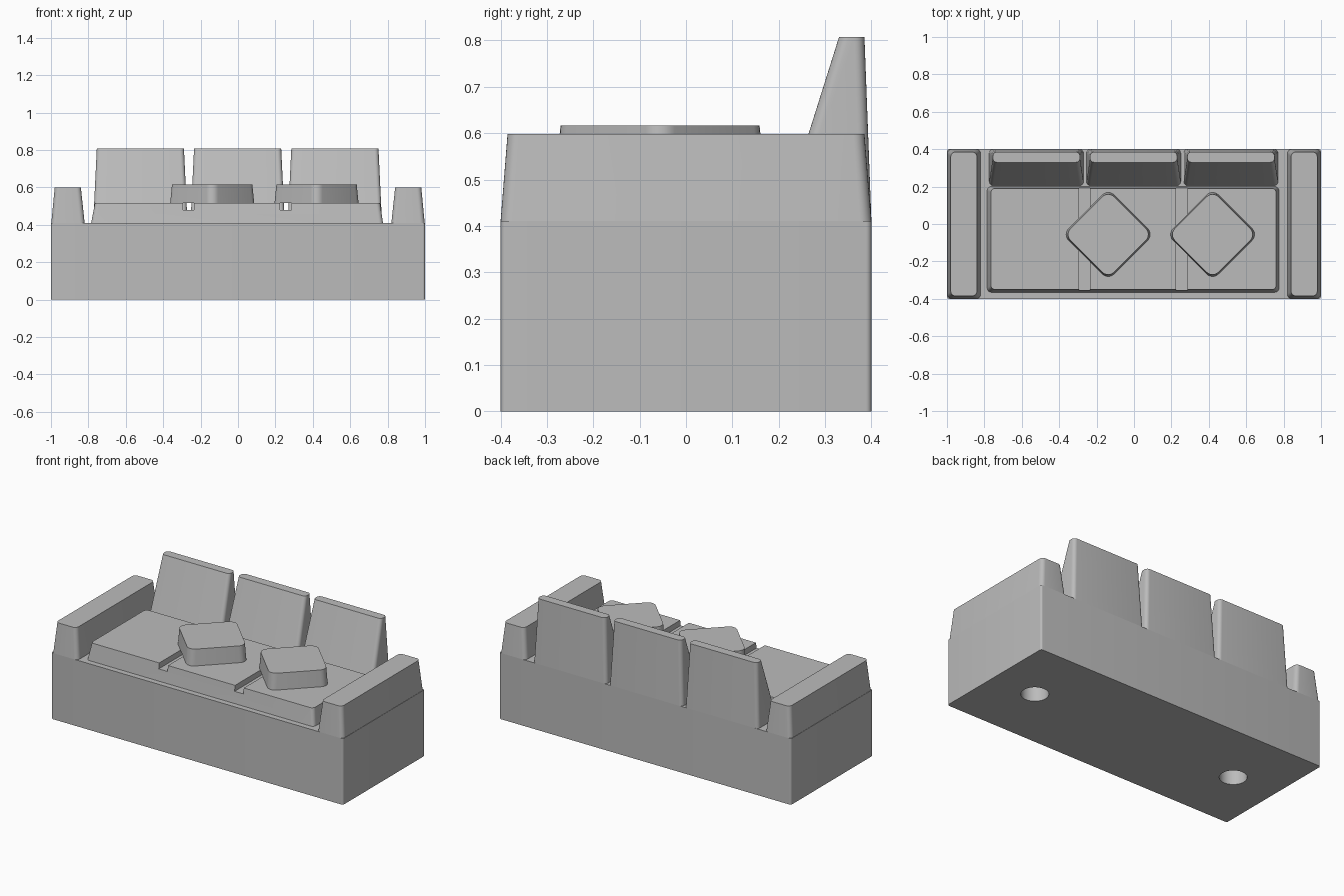
import bpy
import math
from mathutils import Matrix, Vector

if "Cube" in bpy.data.objects:
    bpy.data.objects.remove(bpy.data.objects["Cube"], do_unlink=True)

grey = bpy.data.materials.new("light_grey")
grey.use_nodes = True
tone = (0.5, 0.5, 0.5, 1)
grey.diffuse_color = tone
grey.node_tree.nodes["Principled BSDF"].inputs["Base Color"].default_value = tone


def outline(x0, x1, y0, y1, z, r, steps=6):
    """Rounded rectangle, counter-clockwise."""
    pts = []
    corners = [(x1 - r, y1 - r), (x0 + r, y1 - r), (x0 + r, y0 + r), (x1 - r, y0 + r)]
    for quarter, (cx, cy) in enumerate(corners):
        for i in range(steps + 1):
            a = math.pi / 2 * (quarter + i / steps)
            pts.append(Vector((cx + r * math.cos(a), cy + r * math.sin(a), z)))
    return pts


def block(name, low, high, z0, z1, r, matrix=Matrix()):
    """Tapered block lofted between two rounded rectangles."""
    verts = outline(*low, z0, r) + outline(*high, z1, r)
    n = len(verts) // 2
    faces = [(i, (i + 1) % n, n + (i + 1) % n, n + i) for i in range(n)]
    faces += [tuple(reversed(range(n))), tuple(range(n, 2 * n))]
    mesh = bpy.data.meshes.new(name)
    mesh.from_pydata([matrix @ v for v in verts], [], faces)
    mesh.materials.append(grey)
    obj = bpy.data.objects.new(name, mesh)
    bpy.context.collection.objects.link(obj)
    return obj


def activate(obj):
    bpy.ops.object.select_all(action="DESELECT")
    obj.select_set(True)
    bpy.context.view_layer.objects.active = obj


def cut(obj, cutter):
    mod = obj.modifiers.new("cut", "BOOLEAN")
    mod.operation = "DIFFERENCE"
    mod.solver = "EXACT"
    mod.object = cutter
    activate(obj)
    bpy.ops.object.modifier_apply(modifier=mod.name)
    bpy.data.objects.remove(cutter, do_unlink=True)


DECK, SEAT = 0.41, 0.515
parts = []

# Base with two round sockets underneath
rect = (-1, 1, -0.4, 0.4)
base = block("base", rect, rect, 0, DECK, 0.012)
for x in (-0.71, 0.71):
    bpy.ops.mesh.primitive_cylinder_add(vertices=32, radius=0.077, depth=0.4, location=(x, 0, 0))
    cut(base, bpy.context.object)
parts.append(base)

# Arms
for name, s in (("left_arm", 1), ("right_arm", -1)):
    low = sorted((s * 0.998, s * 0.82))
    high = sorted((s * 0.98, s * 0.84))
    parts.append(block(name, (*low, -0.4, 0.4), (*high, -0.385, 0.385), DECK, 0.598, 0.025))

# Seat with two shallow grooves
seat = block("seat", (-0.785, 0.775, -0.365, 0.2), (-0.765, 0.76, -0.35, 0.19), DECK, SEAT, 0.022)
for x in (-0.265, 0.255):
    bpy.ops.mesh.primitive_cube_add(size=1, location=(x, 0, 0.58))
    cutter = bpy.context.object
    cutter.scale = (0.06, 1, 0.2)
    cut(seat, cutter)
parts.append(seat)

# Back cushions
for name, x in (("right", -0.522), ("middle", -0.002), ("left", 0.518)):
    parts.append(block(name + "_back_cushion", (x - 0.252, x + 0.252, 0.205, 0.4),
                       (x - 0.233, x + 0.233, 0.33, 0.385), DECK, 0.807, 0.022))

# Loose pillows turned to diamonds
for name, x in (("right_pillow", -0.138), ("left_pillow", 0.42)):
    turn = Matrix.Translation((x, -0.056, 0)) @ Matrix.Rotation(math.pi / 4, 4, "Z")
    parts.append(block(name, (-0.172, 0.172) * 2, (-0.165, 0.165) * 2,
                       SEAT, 0.616, 0.045, turn))

for part in parts:
    activate(part)
    bpy.ops.object.shade_smooth_by_angle(angle=math.radians(30))
